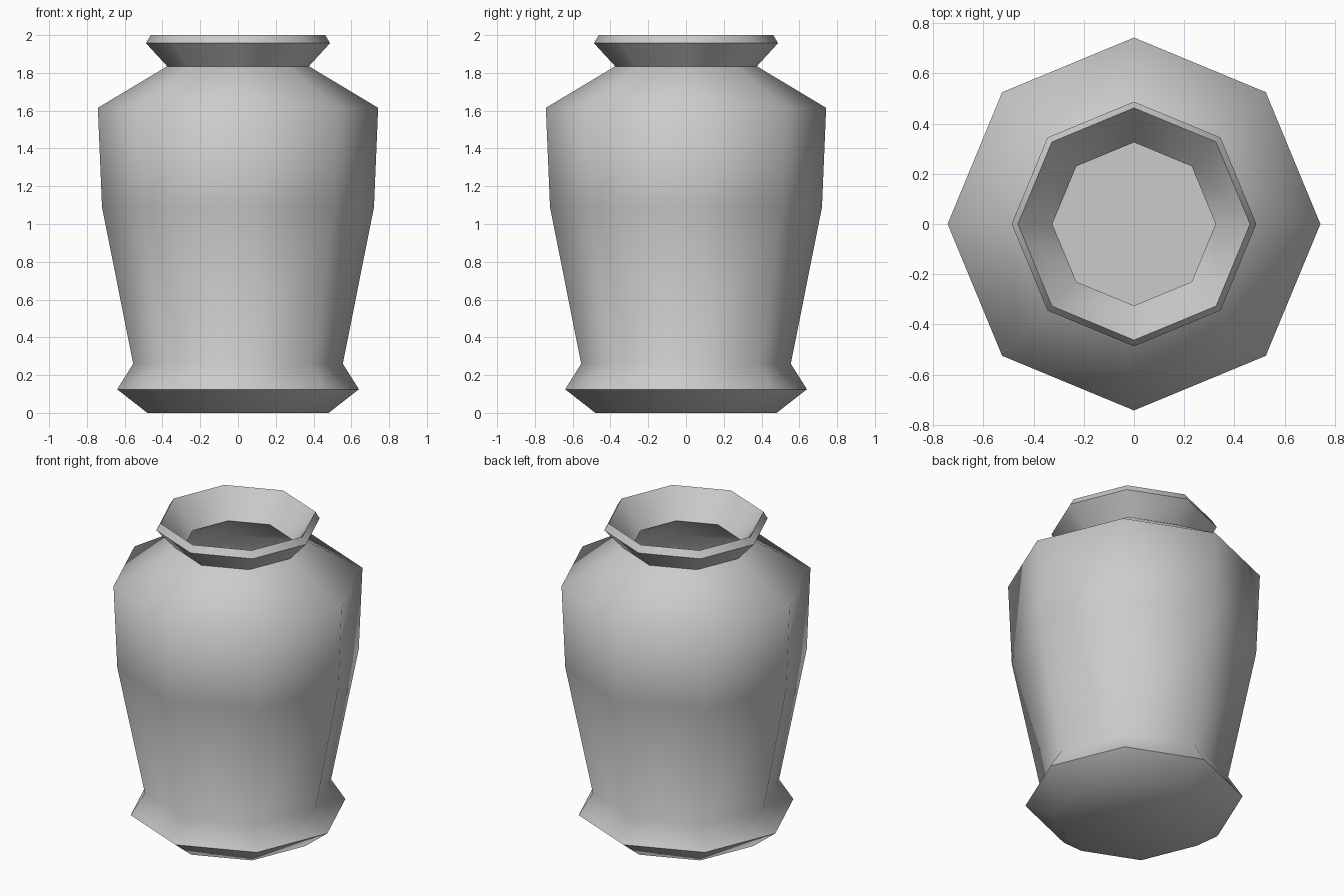
import bpy, bmesh, math

if "Cube" in bpy.data.objects:
    bpy.data.objects.remove(bpy.data.objects["Cube"])

SIDES = 8

# (radius, height) profile: outside from the foot up, over the lip, then down the hollow inside
PROFILE = [
    (0.48, 0.0), (0.64, 0.125), (0.555, 0.26), (0.72, 1.09), (0.742, 1.615),
    (0.375, 1.835), (0.487, 1.957), (0.462, 2.0),
    (0.325, 1.83), (0.685, 1.58), (0.67, 1.09), (0.505, 0.26), (0.48, 0.08),
]

clay = bpy.data.materials.new("grey clay")
clay.diffuse_color = (0.6, 0.6, 0.6, 1)
clay.use_nodes = True
clay.node_tree.nodes["Principled BSDF"].inputs["Base Color"].default_value = clay.diffuse_color

# Vase: eight-sided rings joined along the profile, closed at foot and inner floor
bm = bmesh.new()
rings = []
for r, z in PROFILE:
    angles = [2 * math.pi * i / SIDES for i in range(SIDES)]
    rings.append([bm.verts.new((r * math.cos(a), r * math.sin(a), z)) for a in angles])
for low, high in zip(rings, rings[1:]):
    for i in range(SIDES):
        j = (i + 1) % SIDES
        bm.faces.new((low[i], low[j], high[j], high[i]))
bm.faces.new(rings[0][::-1])
bm.faces.new(rings[-1])
bmesh.ops.recalc_face_normals(bm, faces=bm.faces)

mesh = bpy.data.meshes.new("vase")
bm.to_mesh(mesh)
bm.free()
mesh.materials.append(clay)
vase = bpy.data.objects.new("vase", mesh)
bpy.context.collection.objects.link(vase)

# Soft walls with crisp lip, neck and foot edges
bpy.context.view_layer.objects.active = vase
vase.select_set(True)
bpy.ops.object.shade_smooth_by_angle(angle=math.radians(60))
